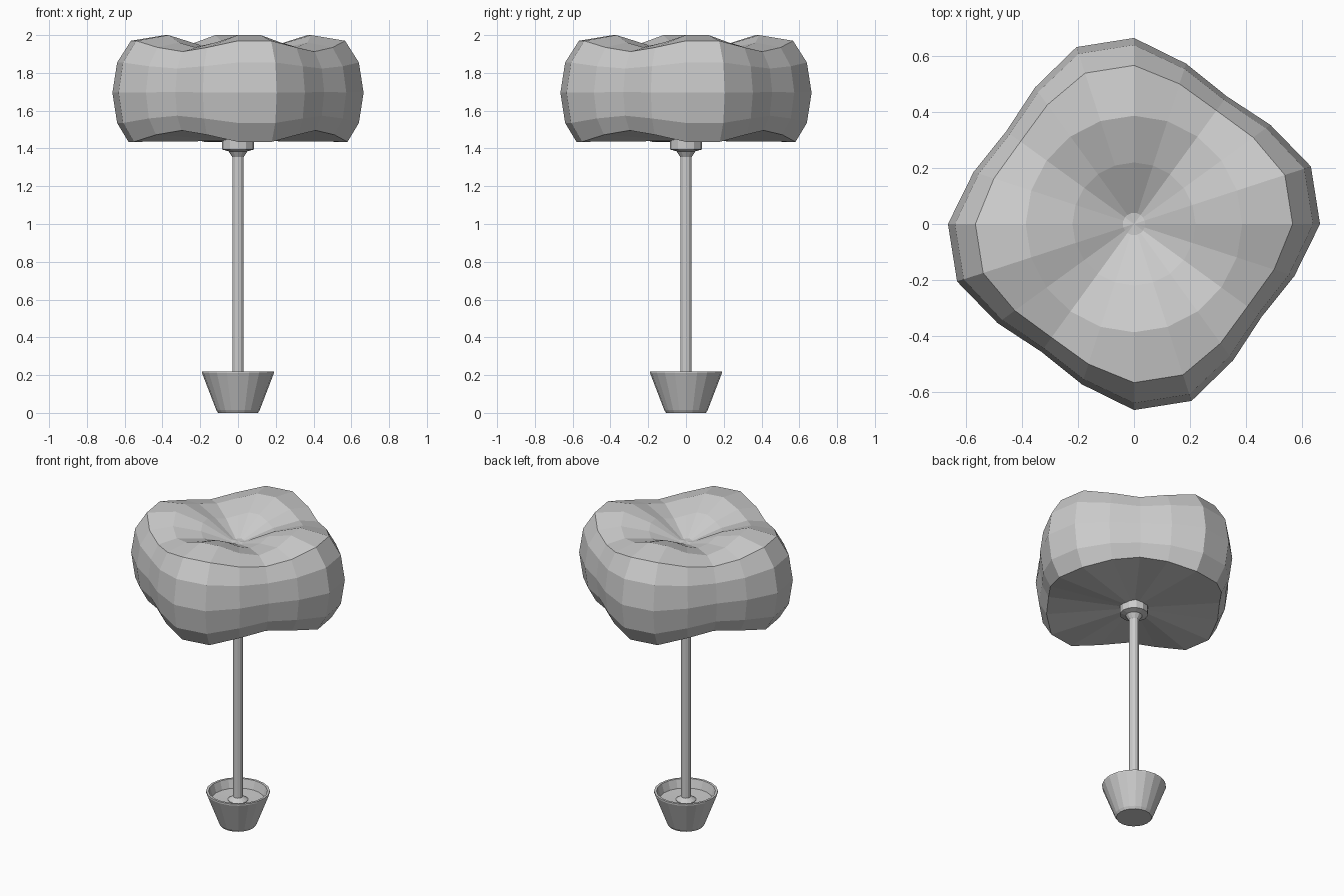
import bpy, bmesh, math

if "Cube" in bpy.data.objects:
    bpy.data.objects.remove(bpy.data.objects["Cube"])

def lathe(name, profile, sides, shape=None, start=0.0):
    """Spin (radius, z) points round the z axis; shape(r, z, angle) may bend each ring."""
    bm = bmesh.new()
    rings = []
    for r, z in profile:
        if r == 0:
            rings.append([bm.verts.new((0, 0, z))])
            continue
        ring = []
        for i in range(sides):
            a = start + 2 * math.pi * i / sides
            rr, zz = shape(r, z, a) if shape else (r, z)
            ring.append(bm.verts.new((rr * math.cos(a), rr * math.sin(a), zz)))
        rings.append(ring)
    for lo, hi in zip(rings, rings[1:]):
        for i in range(sides):
            j = (i + 1) % sides
            if len(lo) == 1:
                bm.faces.new((lo[0], hi[j], hi[i]))
            elif len(hi) == 1:
                bm.faces.new((lo[i], lo[j], hi[0]))
            else:
                bm.faces.new((lo[i], lo[j], hi[j], hi[i]))
    bmesh.ops.recalc_face_normals(bm, faces=bm.faces)
    mesh = bpy.data.meshes.new(name)
    bm.to_mesh(mesh)
    bm.free()
    obj = bpy.data.objects.new(name, mesh)
    bpy.context.collection.objects.link(obj)
    return obj

# Four-lobed canopy: a puffy ring section that shrinks in the dips between lobes
CORE_R, CORE_Z = 0.385, 1.71

def lobes(r, z, a):
    dip = (1 - math.cos(4 * (a - math.radians(9)))) / 2
    dip = max(0.0, dip - 0.095) / 0.905
    if r > CORE_R:
        r = CORE_R + (r - CORE_R) * (1 - 0.36 * dip)
    fade = min(1.0, r / 0.3)
    z = CORE_Z + (z - CORE_Z) * (1 - 0.22 * dip * fade)
    return r, z

lathe("canopy", [(0, 1.44), (0.58, 1.435), (0.64, 1.535), (0.665, 1.695),
                 (0.64, 1.855), (0.567, 1.97), (0.387, 2.0), (0.22, 1.95),
                 (0.04, 1.86), (0, 1.86)], 20, lobes)

# Collar joining trunk and canopy
lathe("collar", [(0, 1.35), (0.03, 1.355), (0.05, 1.385), (0.085, 1.395),
                 (0.085, 1.45), (0, 1.45)], 12)

# Trunk with a small flared foot
lathe("trunk", [(0, 0.15), (0.03, 0.15), (0.03, 1.38), (0, 1.38)], 12)
lathe("trunk_foot", [(0, 0.15), (0.06, 0.15), (0.06, 0.165), (0.045, 0.175),
                     (0.03, 0.185), (0, 0.185)], 16)

# Open pot with thin rim and recessed soil
lathe("pot", [(0, 0), (0.105, 0), (0.115, 0.015), (0.19, 0.21), (0.19, 0.22),
              (0.175, 0.22), (0.158, 0.165), (0, 0.16)], 20)
